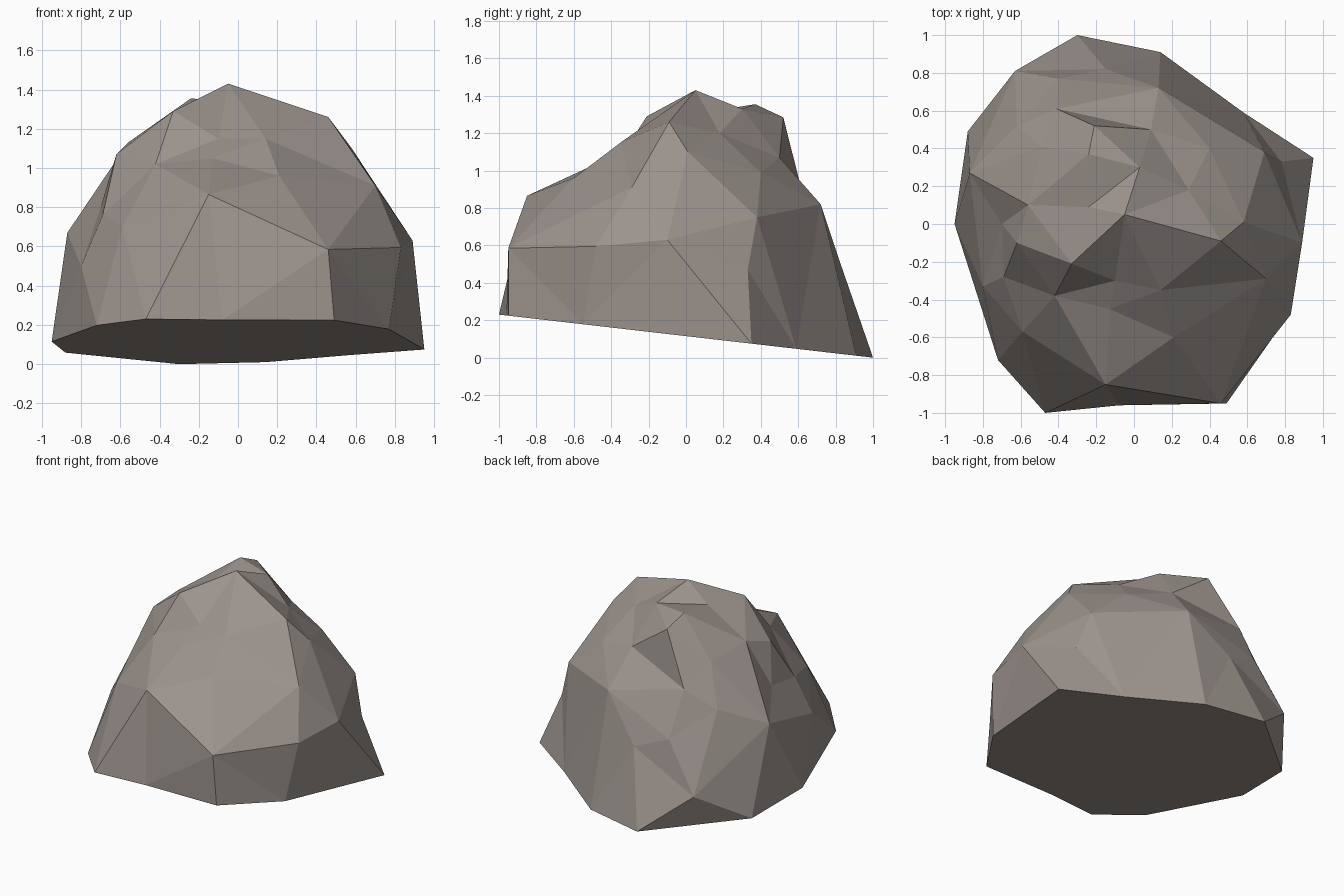
import bpy, bmesh
from mathutils import Vector

# Underside outline: a tilted flat cut, height follows from y
base = [(-.95, 0), (-.72, -.72), (-.47, -1), (-.08, -.96), (.49, -.95), (.77, -.55),
        (.95, .35), (.58, .59), (.14, .91), (-.30, 1), (-.88, .49)]
corners = [(x, y, .115 - .115 * y) for x, y in base]

# Main corners of the rock, from the low flanks up to the crown
flanks = [(.46, -.95, .585), (.83, -.48, .595), (.89, -.10, .63), (.78, .33, .47),
          (.69, .38, .75), (.13, .72, .82), (-.15, .82, .52), (-.63, .81, .27),
          (-.40, .77, .62), (-.87, .27, .67), (-.80, -.33, .50), (-.59, -.57, .70),
          (-.15, -.85, .865)]
shoulders = [(.70, -.29, .91), (.58, .01, 1.10), (.40, .40, .99), (.09, .50, 1.07),
             (-.41, .61, .93), (-.62, .52, .80), (-.70, 0, .80), (-.69, -.28, .76),
             (-.62, -.10, 1.07), (-.42, -.38, 1.02), (-.13, -.45, 1.05), (.21, -.60, .96)]
crown = [(-.05, .05, 1.43), (.46, -.09, 1.26), (.14, -.35, 1.15), (-.10, -.30, 1.15),
         (-.33, -.21, 1.29), (-.56, .10, 1.13), (-.49, .41, 1.08), (-.21, .52, 1.285),
         (-.24, .37, 1.355), (-.24, .09, 1.31), (.03, .30, 1.33), (.29, .18, 1.20)]
corners += flanks + shoulders + crown

# Skin the corners: hull them on a sphere, then move each back to its true place,
# so the surface keeps its dents
centre = Vector((0, 0, .5))
bm = bmesh.new()
place = {}
for p in corners:
    p = Vector(p)
    place[bm.verts.new((p - centre).normalized())] = p
bmesh.ops.convex_hull(bm, input=bm.verts[:])
for v in bm.verts:
    v.co = place[v]
bmesh.ops.recalc_face_normals(bm, faces=bm.faces[:])

mesh = bpy.data.meshes.new("rock")
bm.to_mesh(mesh)
bm.free()
rock = bpy.data.objects.new("rock", mesh)
bpy.context.collection.objects.link(rock)

# Warm grey stone
stone = bpy.data.materials.new("warm grey stone")
stone.diffuse_color = (.33, .29, .265, 1)
mesh.materials.append(stone)
